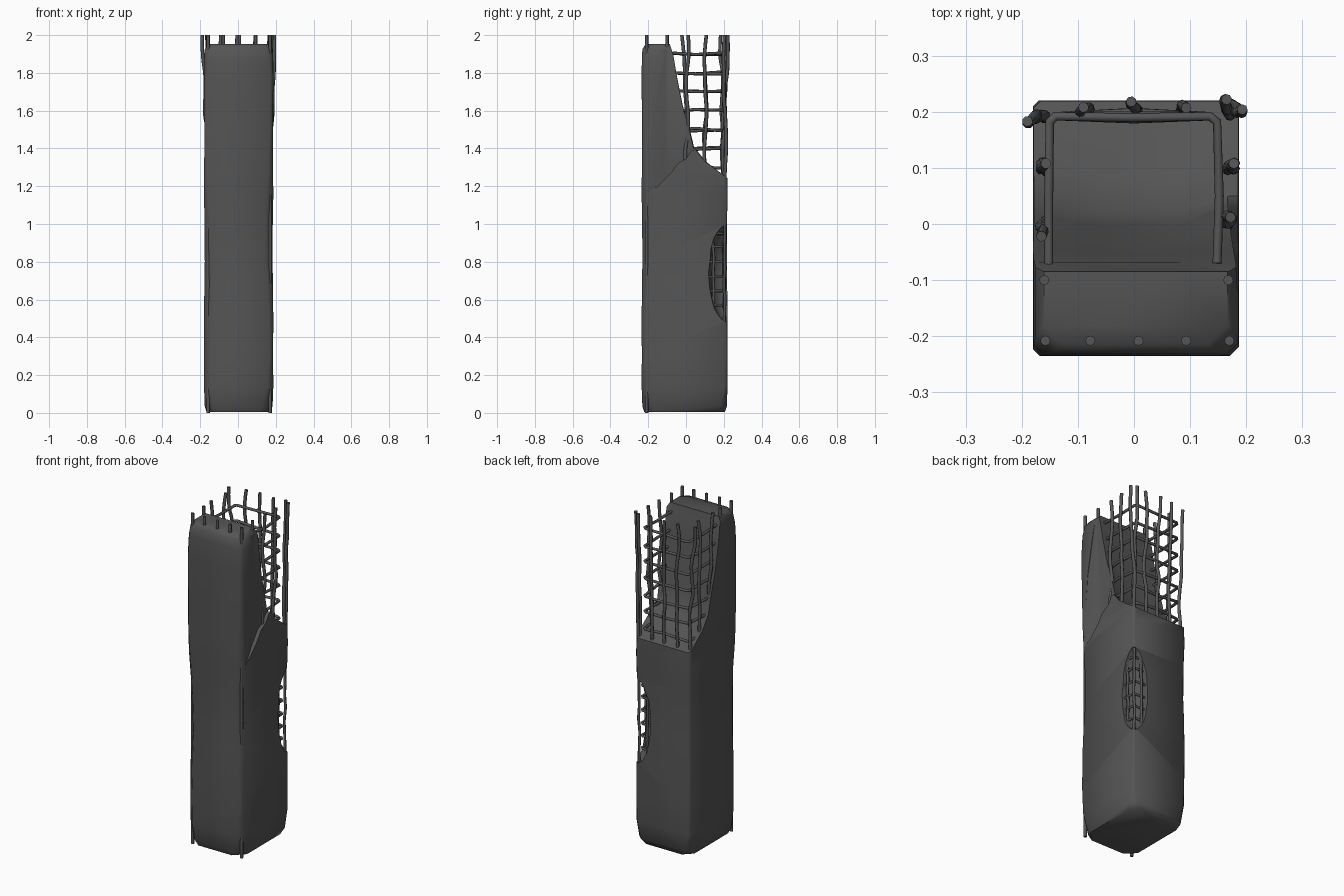
import bpy, bmesh, random
from mathutils import Vector

if "Cube" in bpy.data.objects:
    bpy.data.objects.remove(bpy.data.objects["Cube"])

random.seed(4)
X0, X1, Y0, Y1 = -0.18, 0.187, -0.235, 0.22

# Dark charcoal for concrete and steel
dark = bpy.data.materials.new("charcoal")
dark.diffuse_color = (.09, .09, .09, 1)
dark.use_nodes = True
dark.node_tree.nodes["Principled BSDF"].inputs["Base Color"].default_value = dark.diffuse_color


def mesh_object(name, bm):
    bmesh.ops.recalc_face_normals(bm, faces=bm.faces)
    me = bpy.data.meshes.new(name)
    bm.to_mesh(me)
    bm.free()
    me.materials.append(dark)
    ob = bpy.data.objects.new(name, me)
    bpy.context.collection.objects.link(ob)
    return ob


def activate(ob):
    bpy.ops.object.select_all(action='DESELECT')
    ob.select_set(True)
    bpy.context.view_layer.objects.active = ob


def loft(rings):
    bm = bmesh.new()
    vs = [[bm.verts.new(p) for p in r] for r in rings]
    n = len(vs[0])
    for a, b in zip(vs, vs[1:]):
        for i in range(n):
            bm.faces.new((a[i], a[(i + 1) % n], b[(i + 1) % n], b[i]))
    bm.faces.new(vs[0])
    bm.faces.new(vs[-1])
    bmesh.ops.triangulate(bm, faces=[f for f in bm.faces if len(f.verts) > 4])
    return bm


def section(z, inset, fl, fr, br, bl):
    # rectangle with an individually worn chamfer on each corner
    a, b, c, d = X0 + inset, X1 - inset, Y0 + inset, Y1 - inset
    return [(a, c + fl, z), (a + fl, c, z), (b - fr, c, z), (b, c + fr, z),
            (b, d - br, z), (b - br, d, z), (a + bl, d, z), (a, d - bl, z)]


# Concrete column, eroded along its corners
levels = [(.005, .014, .055, .06, .05, .05), (.035, .004, .05, .055, .03, .035),
          (.14, 0, .038, .03, .014, .016), (.3, .001, .034, .02, .01, .01),
          (.5, 0, .04, .024, .012, .01), (.68, .002, .045, .03, .012, .01),
          (.8, .004, .038, .038, .012, .012), (1.0, .003, .034, .04, .01, .012),
          (1.15, 0, .024, .035, .01, .01), (1.28, .001, .014, .025, .014, .014),
          (1.5, .002, .01, .016, .02, .02), (1.75, 0, .012, .016, .02, .02),
          (1.87, .001, .02, .022, .02, .02), (1.925, .004, .03, .034, .02, .02),
          (1.952, .02, .034, .036, .02, .02)]
column = mesh_object("concrete_column", loft([section(*l) for l in levels]))


def cutter(bm, name):
    ob = mesh_object(name, bm)
    ob.hide_render = True
    return ob


# Break at the back of the top: a sloping shelf and a steep wall
brk = [(-.09, 2.1), (-.085, 1.95), (-.068, 1.9), (-.048, 1.78), (-.018, 1.63), (.015, 1.52),
       (.042, 1.41), (.1, 1.335), (.21, 1.25), (.5, 1.07), (.5, 2.1)]
dip = [0, 0, 0, -.01, -.02, -.03, -.035, -.02, 0, 0, 0]
rings = []
for x, k in ((-.4, 0), (-.17, 0), (-.06, 1), (.08, 1), (.17, .1), (.4, 0)):
    rings.append([(x, y + k * d * .6, z + k * d) for (y, z), d in zip(brk, dip)])
cutters = [cutter(loft(rings), "top_break_cutter")]

# Chip on the right face above a ragged diagonal line
chip = [(-.2, 1.17), (-.15, 1.2), (-.11, 1.24), (-.08, 1.27), (-.045, 1.32), (0, 1.345),
        (.03, 1.39), (.08, 1.40), (.2, 1.5), (.2, 2.1), (-.1, 1.97), (-.17, 1.6), (-.19, 1.35)]


def chip_depth(y, z):
    return .186 - .026 * min(1, max(0, (y + .19) / .1)) * max(.1, 1 - (z - 1.2) / .8)


cutters.append(cutter(loft([[(chip_depth(y, z), y, z) for y, z in chip],
                            [(.3, y, z) for y, z in chip]]), "side_chip_cutter"))

# Hollow in the back right corner
bm = bmesh.new()
bmesh.ops.create_icosphere(bm, subdivisions=3, radius=1)
for v in bm.verts:
    k = random.uniform(.96, 1.04)
    v.co = Vector((.185 + .1 * v.co.x * k, .22 + .1 * v.co.y * k, .74 + .26 * v.co.z))
cutters.append(cutter(bm, "corner_hollow_cutter"))

for c in cutters:
    m = column.modifiers.new(c.name, 'BOOLEAN')
    m.operation, m.solver, m.object = 'DIFFERENCE', 'EXACT', c
activate(column)
for m in list(column.modifiers):
    bpy.ops.object.modifier_apply(modifier=m.name)
for c in cutters:
    bpy.data.objects.remove(c)
activate(column)
bpy.ops.object.shade_smooth_by_angle(angle=0.9)


def rods(name, paths, r, kind='POLY'):
    cu = bpy.data.curves.new(name, 'CURVE')
    cu.dimensions = '3D'
    cu.bevel_depth, cu.bevel_resolution, cu.use_fill_caps = r, 2, True
    cu.resolution_u = 4
    cu.materials.append(dark)
    for pts in paths:
        s = cu.splines.new(kind)
        s.points.add(len(pts) - 1)
        for p, q in zip(s.points, pts):
            p.co = (*q, 1)
        if kind == 'NURBS':
            s.order_u, s.use_endpoint_u = 3, True
    ob = bpy.data.objects.new(name, cu)
    bpy.context.collection.objects.link(ob)
    activate(ob)
    bpy.ops.object.convert(target='MESH')
    bpy.ops.object.shade_smooth_by_angle(angle=0.9)


def bent(x, y, z0, z1, tx, ty, wob=.011):
    # wavering bar from (x, y) at the base to (tx, ty) at the tip
    n, pts = 8, []
    for i in range(n + 1):
        t = i / n
        w = wob if 1 < i < n else 0
        pts.append((x + (tx - x) * t ** 2 + random.uniform(-w, w),
                    y + (ty - y) * t ** 2 + random.uniform(-w, w), z0 + (z1 - z0) * t))
    return pts


# Exposed bars standing out of the break: (base x, y, tip x, y)
bars = [(-.165, .195, -.19, .183), (-.085, .2, -.09, .208), (.005, .2, -.005, .218),
        (.085, .2, .093, .207), (.168, .2, .165, .222), (.175, .205, .193, .204),
        (-.16, .1, -.157, .108), (-.16, 0, -.165, -.022), (.17, .1, .178, .108),
        (.165, 0, .172, .012)]
rods("exposed_vertical_bars", [bent(x, y, 1.18, 2, tx, ty) for x, y, tx, ty in bars],
     .0095, 'NURBS')

# Straight bars: stubs out of the slab top and long bars in the worn front corners
stubs = [(-.078, -.208), (.008, -.208), (.093, -.208), (-.16, -.1), (.168, -.1)]
rods("slab_top_stubs", [[(x, y, 1.85), (x, y, 2)] for x, y in stubs], .009)
rods("front_corner_bars", [[(x, -.208, 0), (x, -.208, 2)] for x in (-.158, .17)], .009)

# Horizontal ties around the open part
ties = []
for i in range(7):
    z = 1.3 + .1 * i
    j = [random.uniform(-.007, .007) for _ in range(6)]
    ties.append([(-.152, -.1, z + j[0]), (-.152, .05, z + j[1]), (-.15, .182, z + j[2]),
                 (-.14, .192, z + j[2]), (0, .192 + j[5], z + j[3]), (.135, .192, z + j[4]),
                 (.148, .182, z + j[4]), (.152, .05, z + j[5]), (.148, -.07, z + j[0])])
rods("upper_ties", ties, .008)

# Cage seen in the corner hollow
hollow = [(.172, .203), (.165, .145), (.115, .2)]
rods("hollow_bars", [bent(x, y, .46, 1.04, x, y, .005) for x, y in hollow], .008, 'NURBS')
rods("hollow_ties", [[(.085, .195, z), (.155, .195, z), (.165, .185, z), (.167, .11, z)]
                     for z in (.57, .645, .72, .8, .88, .95)], .007)

# Short tie ends showing along the worn front right corner
ends = []
for i in range(6):
    z = .76 + .07 * i
    ends.append([(.174, -.17, z), (.174, -.196, z), (.16, -.21, z), (.13, -.215, z)])
rods("front_tie_ends", ends, .007)
